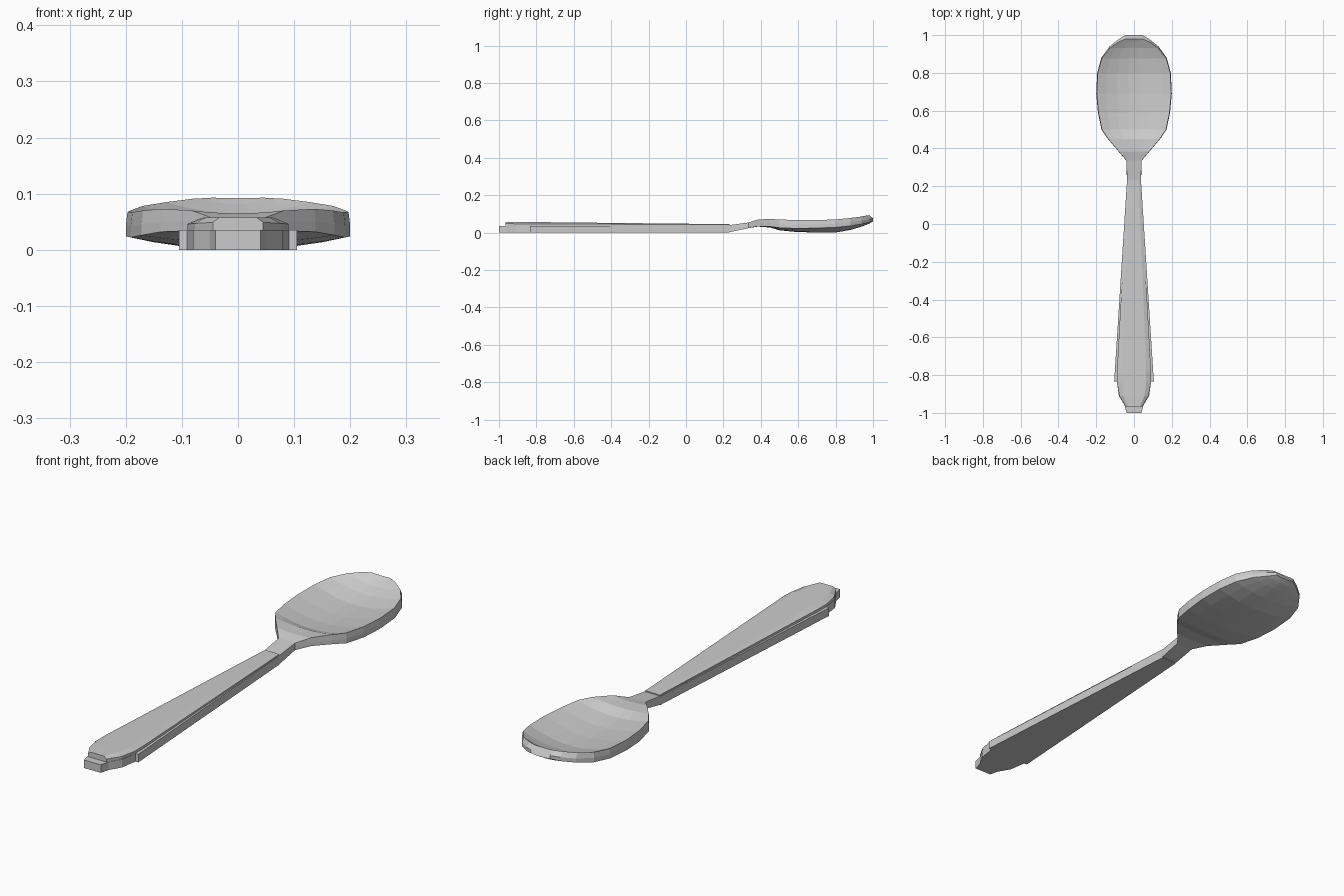
import bpy


def loft(name, sections):
    """Skin a list of closed sections with equal point counts, capping both ends."""
    n = len(sections[0])
    verts = [p for s in sections for p in s]
    faces = []
    for i in range(len(sections) - 1):
        a, b = i * n, (i + 1) * n
        for j in range(n):
            k = (j + 1) % n
            faces.append((a + j, b + j, b + k, a + k))
    faces.append(tuple(range(n)))
    last = (len(sections) - 1) * n
    faces.append(tuple(last + j for j in reversed(range(n))))
    mesh = bpy.data.meshes.new(name)
    mesh.from_pydata(verts, [], faces)
    mesh.update()
    obj = bpy.data.objects.new(name, mesh)
    bpy.context.collection.objects.link(obj)
    return obj


# Lower handle layer: y, half width, top z
base = [(-1.0, 0.04, 0.035), (-0.96, 0.05, 0.035), (-0.91, 0.08, 0.035),
        (-0.835, 0.091, 0.035), (-0.834, 0.105, 0.035), (0.232, 0.037, 0.038)]
loft("handle_base", [[(-w, y, 0), (w, y, 0), (w, y, t), (-w, y, t)]
                     for y, w, t in base])

# Raised handle panel with chamfered long edges: y, half width, shoulder z, top z
panel = [(-0.966, 0.045, 0.049, 0.058), (-0.91, 0.077, 0.047, 0.058),
         (-0.84, 0.09, 0.046, 0.057), (-0.78, 0.09, 0.046, 0.056),
         (0.232, 0.035, 0.043, 0.045)]
loft("handle_panel", [[(-w, y, 0.03), (w, y, 0.03), (w, y, s), (w * 0.72, y, t),
                       (-w * 0.72, y, t), (-w, y, s)]
                      for y, w, s, t in panel])

# Neck and bowl: y, top y, half width, rim z, inner centre z, lower edge z, bottom z
bowl = [(0.20, 0.20, 0.036, 0.037, 0.037, 0.000, 0.000),
        (0.24, 0.24, 0.038, 0.041, 0.041, 0.004, 0.004),
        (0.335, 0.335, 0.040, 0.054, 0.054, 0.024, 0.024),
        (0.385, 0.385, 0.083, 0.070, 0.065, 0.034, 0.032),
        (0.45, 0.45, 0.138, 0.073, 0.063, 0.032, 0.027),
        (0.50, 0.50, 0.172, 0.070, 0.043, 0.026, 0.012),
        (0.59, 0.59, 0.191, 0.067, 0.033, 0.022, 0.003),
        (0.69, 0.69, 0.200, 0.067, 0.030, 0.024, 0.000),
        (0.80, 0.80, 0.195, 0.070, 0.032, 0.028, 0.000),
        (0.88, 0.877, 0.173, 0.078, 0.047, 0.036, 0.014),
        (0.94, 0.931, 0.130, 0.085, 0.065, 0.046, 0.032),
        (0.978, 0.964, 0.082, 0.091, 0.082, 0.054, 0.047),
        (1.0, 0.98, 0.045, 0.093, 0.092, 0.063, 0.060)]
across = [-1, -0.75, -0.45, -0.15, 0.15, 0.45, 0.75, 1]
sections = []
for y, ty, w, rim, inner, edge, bottom in bowl:
    under = [(f * w, y, bottom + (edge - bottom) * f * f) for f in across]
    # Outer wall leans inward towards the tip
    wall_z = edge + (rim - edge) * 0.45
    dish = [(f * w * 0.985, ty, inner + (rim - inner) * f * f) for f in reversed(across)]
    sections.append(under + [(w, y, wall_z)] + dish + [(-w, y, wall_z)])
loft("bowl_and_neck", sections)
